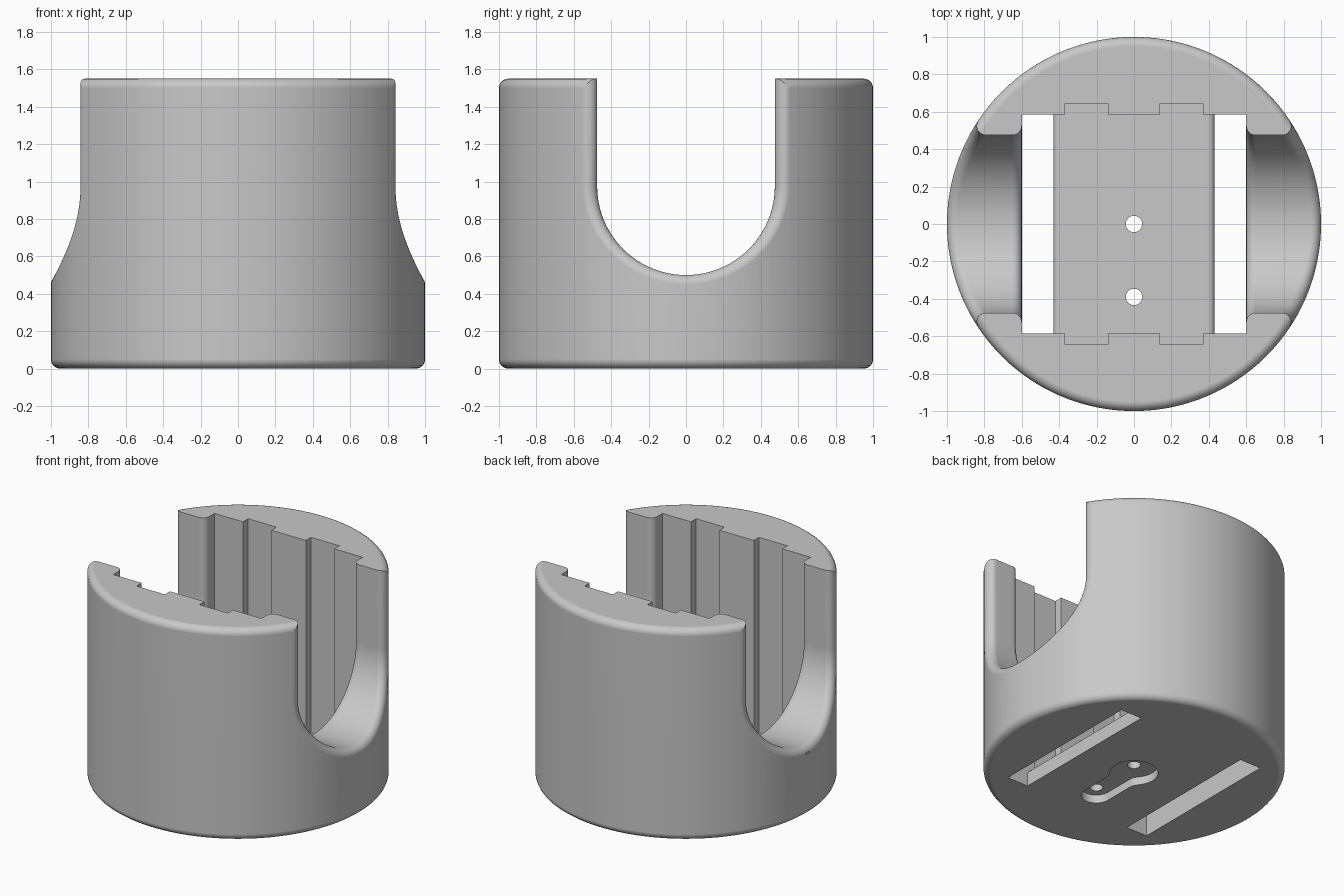
import bpy, bmesh
from math import sin, cos, pi, sqrt, atan2
from mathutils import Vector

cube = bpy.data.objects.get("Cube")
if cube:
    bpy.data.objects.remove(cube, do_unlink=True)

HEIGHT = 1.55
TOP = 1.8          # cutters reach above the rim
FILLET = 0.05
FLOOR = 0.12       # thickness of the pocket floor


def finish(name, bm):
    bmesh.ops.recalc_face_normals(bm, faces=bm.faces)
    mesh = bpy.data.meshes.new(name)
    bm.to_mesh(mesh)
    bm.free()
    obj = bpy.data.objects.new(name, mesh)
    bpy.context.collection.objects.link(obj)
    return obj


def prism(name, outline, axis, lo, hi):
    """Extrude a 2D outline along y (outline in xz) or z (outline in xy)."""
    bm = bmesh.new()
    place = (lambda a, b, t: (a, t, b)) if axis == "y" else (lambda a, b, t: (a, b, t))
    low = [bm.verts.new(place(a, b, lo)) for a, b in outline]
    high = [bm.verts.new(place(a, b, hi)) for a, b in outline]
    bm.faces.new(low)
    bm.faces.new(high)
    n = len(outline)
    for i in range(n):
        j = (i + 1) % n
        bm.faces.new((low[i], low[j], high[j], high[i]))
    return finish(name, bm)


def arc(cx, cy, r, start, end, steps):
    return [(cx + r * cos(start + (end - start) * i / steps),
             cy + r * sin(start + (end - start) * i / steps)) for i in range(steps + 1)]


def cut(target, cutter):
    cutter.hide_render = True
    mod = target.modifiers.new("cut", "BOOLEAN")
    mod.operation = "DIFFERENCE"
    mod.solver = "EXACT"
    mod.object = cutter
    bpy.context.view_layer.objects.active = target
    bpy.ops.object.modifier_apply(modifier=mod.name)
    bpy.data.objects.remove(cutter, do_unlink=True)


# Round body with softened rims
bm = bmesh.new()
bmesh.ops.create_cone(bm, cap_ends=True, segments=160, radius1=1, radius2=1, depth=HEIGHT)
bmesh.ops.translate(bm, verts=bm.verts, vec=(0, 0, HEIGHT / 2))
rims = [e for e in bm.edges if abs(e.verts[0].co.z - e.verts[1].co.z) < 0.01]
bmesh.ops.bevel(bm, geom=rims, offset=FILLET, segments=6, profile=0.5, affect="EDGES")
body = finish("holder_body", bm)

# Central pocket, open at the bottom along both sides of a floor with rounded edges
edge = 0.43
r = 0.03
right = arc(edge - r, FLOOR - r, r, pi / 2, 0, 5) + [(edge, -0.1), (0.6, -0.1), (0.6, TOP)]
left = [(-x, z) for x, z in reversed(right)]
cut(body, prism("pocket_cutter", right + left, "y", -0.586, 0.586))

# Vertical grooves in the pocket walls
for side in (-1, 1):
    a, b = 0.14 * side, 0.37 * side
    box = [(a, -0.645), (b, -0.645), (b, 0.645), (a, 0.645)]
    cut(body, prism("groove_cutter", box, "z", FLOOR, TOP))


# U-shaped channel across x, with rounded inner and outer edges
def channel_row(ny, nz, centre_z, radius=0.475):
    n = Vector((0, ny, nz))
    base = Vector((0, 0, centre_z))
    half = []
    inner = base + n * (radius + FILLET) + Vector((0.65, 0, 0))
    for i in range(7):
        t = pi / 2 * i / 6
        half.append(inner - FILLET * (cos(t) * Vector((1, 0, 0)) + sin(t) * n))
    ball = base + n * (radius + FILLET)
    ball.x = sqrt((1 - FILLET) ** 2 - ball.y ** 2)
    out = Vector((ball.x, ball.y, 0)).normalized()
    for i in range(9):
        half.append(ball + FILLET * (-n).slerp(out, i / 8))
    half.append(half[-1] + out * 0.03)
    half.append(Vector((1.5, half[-1].y, half[-1].z)))
    mirrored = [Vector((-p.x, p.y, p.z)) for p in reversed(half)]
    return mirrored + half


CENTRE = 0.975
rows = [channel_row(-1, 0, TOP)]
for i in range(49):
    t = pi * i / 48
    rows.append(channel_row(-cos(t), -sin(t), CENTRE))
rows.append(channel_row(1, 0, TOP))

bm = bmesh.new()
grid = [[bm.verts.new(p) for p in row] for row in rows]
for i, row in enumerate(grid):
    following = grid[(i + 1) % len(grid)]
    for k in range(len(row) - 1):
        bm.faces.new((row[k], row[k + 1], following[k + 1], following[k]))
bm.faces.new([row[0] for row in grid])
bm.faces.new([row[-1] for row in grid])
cut(body, finish("channel_cutter", bm))

# Keyhole-shaped recess under the floor
big, small, flare, back = 0.16, 0.1, 0.1, -0.39
fx = small + flare
fy = -sqrt((big + flare) ** 2 - fx ** 2)
touch = atan2(fy, fx)
half = arc(0, 0, big, pi / 2, touch, 24)
half += arc(fx, fy, flare, touch + pi, pi, 6)[1:]
half += arc(0, back, small, 0, -pi / 2, 12)
outline = half + [(-x, y) for x, y in reversed(half[1:-1])]
cut(body, prism("keyhole_cutter", outline, "z", -0.1, 0.06))

# Two screw holes through the floor
for y in (0, back):
    cut(body, prism("hole_cutter", arc(0, y, 0.044, 0, 2 * pi, 32)[:-1], "z", -0.1, 0.3))

# Grey material
grey = bpy.data.materials.new("plain grey")
grey.use_nodes = True
colour = (0.58, 0.58, 0.58, 1)
grey.diffuse_color = colour
grey.node_tree.nodes["Principled BSDF"].inputs["Base Color"].default_value = colour
body.data.materials.clear()
body.data.materials.append(grey)

# Smooth curves, crisp corners
bpy.ops.object.select_all(action="DESELECT")
body.select_set(True)
bpy.context.view_layer.objects.active = body
bpy.ops.object.shade_smooth_by_angle(angle=pi / 6)
weighted = body.modifiers.new("even_normals", "WEIGHTED_NORMAL")
weighted.keep_sharp = True
